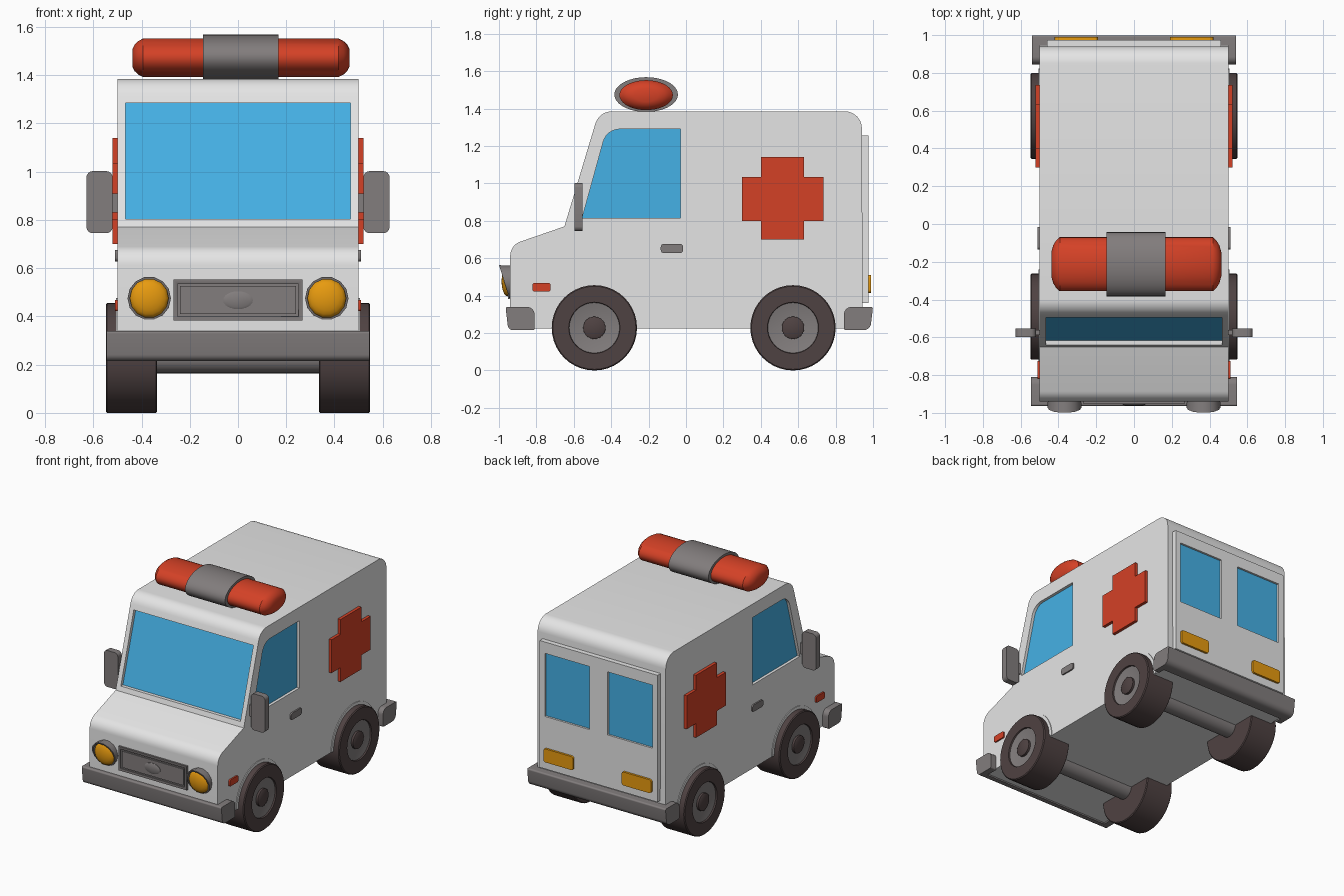
import bpy, bmesh, math
from mathutils import Vector

if "Cube" in bpy.data.objects:
    bpy.data.objects.remove(bpy.data.objects["Cube"])


def material(name, r, g, b):
    m = bpy.data.materials.new(name)
    lin = [((c / 255 + 0.055) / 1.055) ** 2.4 for c in (r, g, b)]
    m.diffuse_color = (*lin, 1)
    m.use_nodes = True
    m.node_tree.nodes["Principled BSDF"].inputs["Base Color"].default_value = m.diffuse_color
    return m


WHITE = material("body_white", 229, 229, 229)
BLUE = material("glass_blue", 69, 177, 230)
RED = material("signal_red", 212, 65, 38)
GREY = material("trim_grey", 130, 125, 125)
DARK = material("tyre_dark", 79, 66, 66)
AMBER = material("lamp_amber", 232, 155, 15)


def finish(name, bm, mat, angle=32):
    bmesh.ops.recalc_face_normals(bm, faces=bm.faces)
    me = bpy.data.meshes.new(name)
    bm.to_mesh(me)
    bm.free()
    ob = bpy.data.objects.new(name, me)
    bpy.context.collection.objects.link(ob)
    if mat:
        me.materials.append(mat)
    smooth(ob, angle)
    return ob


def smooth(ob, angle=32):
    bpy.ops.object.select_all(action='DESELECT')
    ob.select_set(True)
    bpy.context.view_layer.objects.active = ob
    bpy.ops.object.shade_smooth_by_angle(angle=math.radians(angle))


def fillet(pts, n=6):
    """Round the corners of (a, b, radius) points."""
    out = []
    for i, (a, b, r) in enumerate(pts):
        p = Vector((a, b))
        if r == 0:
            out.append((a, b))
            continue
        d0 = (Vector(pts[i - 1][:2]) - p).normalized()
        d1 = (Vector(pts[(i + 1) % len(pts)][:2]) - p).normalized()
        half = d0.angle(d1) / 2
        t = r / math.tan(half)
        c = p + (d0 + d1).normalized() * r / math.sin(half)
        s, e = p + d0 * t - c, p + d1 * t - c
        for k in range(n + 1):
            v = s.lerp(e, k / n).normalized() * r + c
            out.append((v.x, v.y))
    return out


def prism(name, pts, lo, hi, mat, axis='x'):
    """Extrude a (side, z) profile along x or y."""
    bm = bmesh.new()
    put = (lambda a, u, v: (a, u, v)) if axis == 'x' else (lambda a, u, v: (u, a, v))
    ends = [[bm.verts.new(put(a, u, v)) for u, v in pts] for a in (lo, hi)]
    bm.faces.new(ends[0])
    bm.faces.new(ends[1])
    for i in range(len(pts)):
        j = (i + 1) % len(pts)
        bm.faces.new((ends[0][i], ends[0][j], ends[1][j], ends[1][i]))
    return finish(name, bm, mat)


def rect(u0, u1, v0, v1, r=0):
    return fillet([(u0, v0, r), (u1, v0, r), (u1, v1, r), (u0, v1, r)], 4)


def lathe(name, rings, cu, cz, mat, axis='x', seg=32, skew=None):
    """Skin rings of (position, radius u, radius z) along an axis."""
    bm = bmesh.new()
    loops = []
    for a, ru, rz in rings:
        loop = []
        for k in range(seg):
            t = 2 * math.pi * k / seg
            u, z = cu + ru * math.cos(t), cz + rz * math.sin(t)
            co = Vector((a, u, z) if axis == 'x' else (u, a, z))
            if skew:
                skew(co)
            loop.append(bm.verts.new(co))
        loops.append(loop)
    for A, B in zip(loops, loops[1:]):
        for k in range(seg):
            j = (k + 1) % seg
            bm.faces.new((A[k], A[j], B[j], B[k]))
    bm.faces.new(loops[0])
    bm.faces.new(loops[-1])
    return finish(name, bm, mat)


def cut(ob, cutter):
    mod = ob.modifiers.new("cut", 'BOOLEAN')
    mod.operation, mod.solver, mod.object = 'DIFFERENCE', 'EXACT', cutter
    bpy.context.view_layer.objects.active = ob
    bpy.ops.object.modifier_apply(modifier=mod.name)
    bpy.data.objects.remove(cutter)


# Body shell
body = prism("body", fillet([(-0.94, 0.225, 0), (0.945, 0.225, 0), (0.94, 1.385, 0.09),
                             (-0.465, 1.385, 0.09), (-0.65, 0.77, 0), (-0.94, 0.67, 0.08)]),
             -0.5, 0.5, WHITE)


# Windscreen, sunk into a pocket
def slant(z0, z1, d0, d1):
    y = lambda z: -0.65 + (z - 0.77) * 0.301
    return [(y(z0) + d0, z0), (y(z0) + d1, z0), (y(z1) + d1, z1), (y(z1) + d0, z1)]


cut(body, prism("cutter", slant(0.803, 1.285, -0.15, 0.032), -0.467, 0.467, None))
prism("windscreen", slant(0.798, 1.29, 0.024, 0.033), -0.468, 0.468, BLUE)

# Side windows
side_win = fillet([(-0.555, 0.815, 0), (-0.03, 0.815, 0), (-0.03, 1.29, 0), (-0.424, 1.29, 0.09)])
for s in (-1, 1):
    cut(body, prism("cutter", side_win, s * 0.477, s * 0.6, None))
    prism("side_window", side_win, s * 0.473, s * 0.48, BLUE)
smooth(body)

# Rear door panel with two windows and lamps
door = prism("rear_door", rect(-0.46, 0.46, 0.36, 1.255), 0.93, 0.975, WHITE, 'y')
for s in (-1, 1):
    win = rect(*sorted((s * 0.07, s * 0.42)), 0.73, 1.175)
    cut(door, prism("cutter", win, 0.957, 1.1, None, 'y'))
    prism("rear_window", win, 0.953, 0.961, BLUE, 'y')
    prism("rear_lamp", rect(*sorted((s * 0.19, s * 0.42)), 0.415, 0.51, 0.015),
          0.97, 0.99, AMBER, 'y')
smooth(door)

# Bumpers: a bar plus wrapped ends
front_end = fillet([(-0.965, 0.34, 0.01), (-0.95, 0.215, 0.03), (-0.81, 0.215, 0.01),
                    (-0.81, 0.34, 0.04)])
front_bar = fillet([(-0.965, 0.34, 0.01), (-0.95, 0.215, 0.03), (-0.9, 0.215, 0), (-0.9, 0.34, 0)])
rear_end = fillet([(1.0, 0.34, 0.01), (0.985, 0.215, 0.04), (0.845, 0.215, 0.01), (0.845, 0.34, 0.04)])
rear_bar = fillet([(1.0, 0.34, 0.01), (0.985, 0.215, 0.04), (0.9, 0.215, 0), (0.9, 0.34, 0)])
prism("front_bumper", front_bar, -0.5, 0.5, GREY)
prism("rear_bumper", rear_bar, -0.5, 0.5, GREY)
for s in (-1, 1):
    prism("front_bumper_end", front_end, s * 0.5, s * 0.545, GREY)
    prism("rear_bumper_end", rear_end, s * 0.5, s * 0.54, GREY)

# Grille: frame, sunken panel, oval boss
grille = prism("grille", rect(-0.267, 0.267, 0.383, 0.552), -0.953, -0.93, GREY, 'y')
cut(grille, prism("cutter", rect(-0.25, 0.25, 0.4, 0.535), -1.0, -0.945, None, 'y'))
prism("grille_panel", rect(-0.24, 0.24, 0.41, 0.525), -0.953, -0.94, GREY, 'y')
lathe("grille_oval", [(-0.94, 0.062, 0.037), (-0.955, 0.062, 0.037), (-0.96, 0.05, 0.028)],
      0, 0.467, GREY, 'y', 20)


# Headlights: slanted housing with domed lens
def hood(co):
    if co.y < -0.96:
        co.y -= (co.z - 0.475) * 0.31


for s in (-1, 1):
    lathe("headlight_housing", [(-0.93, 0.088, 0.088), (-0.972, 0.09, 0.09),
                                (-0.972, 0.08, 0.08), (-0.945, 0.08, 0.08)],
          s * 0.368, 0.475, GREY, 'y', 14, hood)
    dome = [(-0.953 - 0.033 * math.sin(a), 0.081 * math.cos(a), 0.081 * math.cos(a))
            for a in (0, 0.3, 0.6, 0.9, 1.2, 1.45)]
    lathe("headlight_lens", dome, s * 0.368, 0.475, AMBER, 'y', 14)

# Side details: cross, handle, marker, mirror
cross = [(0.3, 0.8), (0.4, 0.8), (0.4, 0.7), (0.632, 0.7), (0.632, 0.8), (0.735, 0.8),
         (0.735, 1.035), (0.632, 1.035), (0.632, 1.14), (0.4, 1.14), (0.4, 1.035), (0.3, 1.035)]
for s in (-1, 1):
    prism("side_cross", cross, s * 0.49, s * 0.521, RED)
    prism("door_handle", rect(-0.135, -0.015, 0.628, 0.676, 0.015), s * 0.49, s * 0.51, GREY)
    prism("side_marker", rect(-0.82, -0.725, 0.422, 0.468, 0.01), s * 0.49, s * 0.51, RED)
    prism("mirror", rect(*sorted((s * 0.52, s * 0.628)), 0.745, 1.002, 0.025),
          -0.597, -0.553, GREY, 'y')
    prism("mirror_arm", rect(*sorted((s * 0.47, s * 0.53)), 0.83, 0.91), -0.588, -0.562, GREY, 'y')

# Wheels, arches and axles
for label, y in (("front", -0.49), ("rear", 0.572)):
    for s in (-1, 1):
        ring = lambda *p: [(s * x, r, r) for x, r in p]
        lathe(label + "_tyre", ring((0.335, 0.222), (0.34, 0.228), (0.542, 0.228), (0.548, 0.222),
                                    (0.548, 0.137), (0.52, 0.13)), y, 0.228, DARK, seg=40)
        lathe(label + "_rim", ring((0.5, 0.135), (0.538, 0.135), (0.525, 0.075)), y, 0.228, GREY, seg=40)
        lathe(label + "_hub", ring((0.5, 0.06), (0.54, 0.06), (0.546, 0.05)), y, 0.228, DARK, seg=24)
        arch = [(y + 0.25 * math.cos(math.pi * k / 24), 0.227 + 0.25 * math.sin(math.pi * k / 24))
                for k in range(25)]
        prism(label + "_arch", arch, s * 0.49, s * 0.505, WHITE)
    lathe(label + "_axle", [(-0.34, 0.064, 0.064), (0.34, 0.064, 0.064)], y, 0.228, GREY, seg=24)

# Roof light bar
bar = [(0.45, 0.45), (0.44, 0.7), (0.425, 0.87), (0.405, 1.0)]
rings = [(0.012 - x, 0.143 * k, 0.08 * k) for x, k in bar]
rings += [(0.012 + x, 0.143 * k, 0.08 * k) for x, k in reversed(bar)]
lathe("roof_light", rings, -0.213, 1.472, RED, seg=36)
lathe("roof_light_band", [(-0.145, 0.17, 0.093), (0.167, 0.17, 0.093)], -0.213, 1.475, GREY, seg=36)
